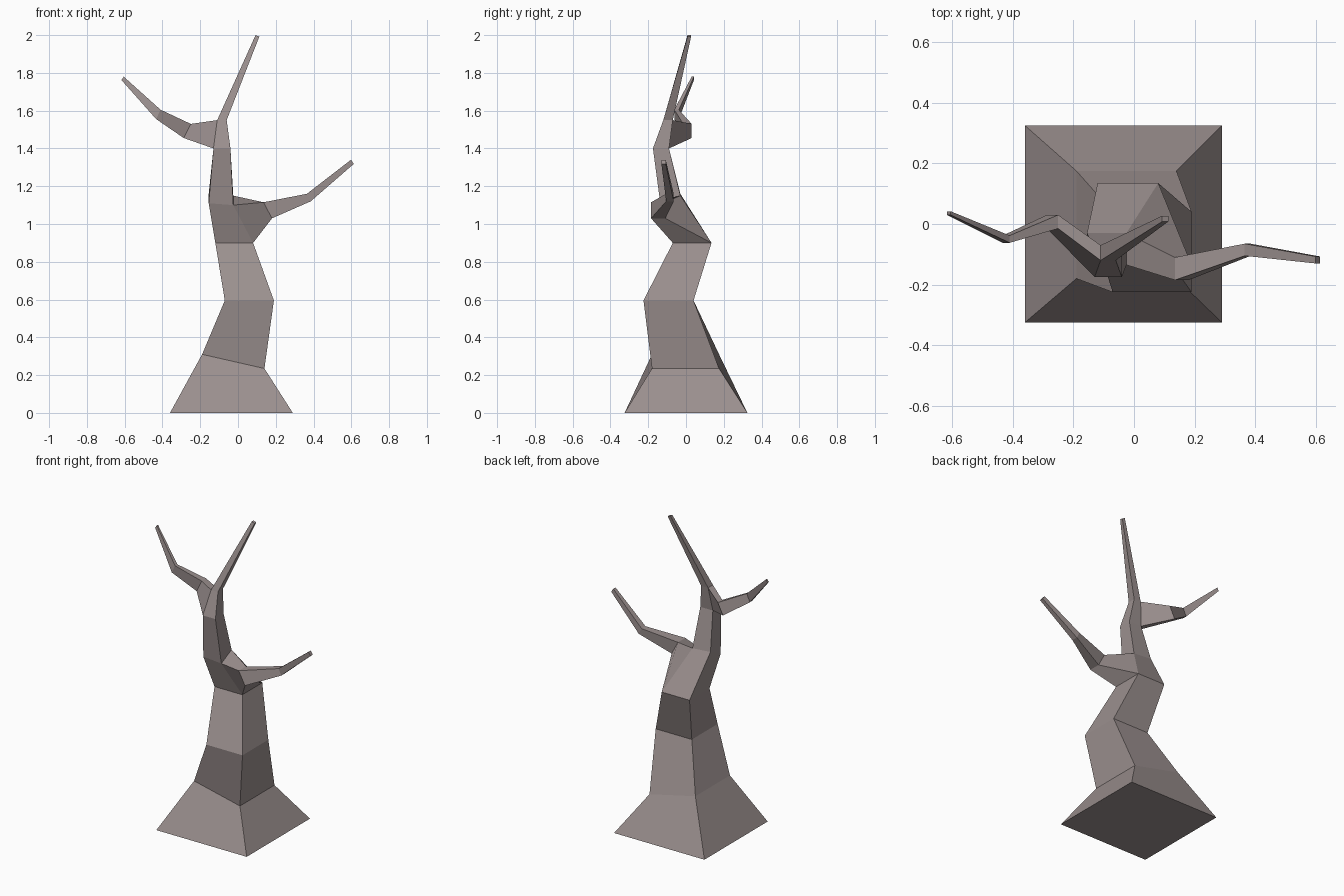
import bpy
import bmesh
from mathutils import Vector

default_cube = bpy.data.objects.get("Cube")
if default_cube:
    bpy.data.objects.remove(default_cube, do_unlink=True)

# One flat bark colour
bark = bpy.data.materials.new("grey_brown_bark")
bark.use_nodes = True
bark_colour = (0.33, 0.28, 0.275, 1)
bark.diffuse_color = bark_colour
shader = next(n for n in bark.node_tree.nodes if n.type == "BSDF_PRINCIPLED")
shader.inputs["Base Color"].default_value = bark_colour
shader.inputs["Roughness"].default_value = 0.9


def trunk_ring(x_low, x_high, y_front, y_back, z, side_tilt=0, back_tilt=0):
    """Four corners, anticlockwise from above; the tilts raise the -x side and the back."""
    return [
        Vector((x_low, y_front, z + side_tilt)),
        Vector((x_high, y_front, z)),
        Vector((x_high, y_back, z + back_tilt)),
        Vector((x_low, y_back, z + side_tilt + back_tilt)),
    ]


def branch_ring(bottom, top, y_front, y_back, side):
    """Four corners of an upright section, anticlockwise seen from the branch tip."""
    near, far = (y_front, y_back) if side > 0 else (y_back, y_front)
    return [
        Vector((bottom[0], near, bottom[1])),
        Vector((bottom[0], far, bottom[1])),
        Vector((top[0], far, top[1])),
        Vector((top[0], near, top[1])),
    ]


def loft(name, rings, closed_start=False, open_walls=()):
    """Skin four-cornered rings; open_walls lists (segment, wall) where a branch grows."""
    bm = bmesh.new()
    loops = [[bm.verts.new(corner) for corner in ring] for ring in rings]
    for segment, (low, high) in enumerate(zip(loops, loops[1:])):
        for wall in range(4):
            after = (wall + 1) % 4
            if (segment, wall) not in open_walls:
                bm.faces.new((low[wall], low[after], high[after], high[wall]))
    bm.faces.new(loops[-1])
    if closed_start:
        bm.faces.new(reversed(loops[0]))
    mesh = bpy.data.meshes.new(name)
    bm.to_mesh(mesh)
    bm.free()
    mesh.materials.append(bark)
    obj = bpy.data.objects.new(name, mesh)
    bpy.context.collection.objects.link(obj)
    return obj


# Trunk sections, from the flared foot to the top shoot
foot = trunk_ring(-0.36, 0.29, -0.325, 0.325, 0)
flare = trunk_ring(-0.19, 0.14, -0.18, 0.175, 0.235, side_tilt=0.075)
waist = trunk_ring(-0.07, 0.19, -0.225, 0.04, 0.595)
shoulder = trunk_ring(-0.12, 0.08, -0.07, 0.135, 0.9)
fork = trunk_ring(-0.155, -0.025, -0.135, -0.03, 1.1, side_tilt=0.01, back_tilt=0.05)
neck = trunk_ring(-0.13, -0.04, -0.175, -0.09, 1.4)
crown = trunk_ring(-0.11, -0.06, -0.12, -0.07, 1.55)
shoot_tip = trunk_ring(0.093, 0.113, 0.008, 0.027, 1.992, side_tilt=0.008)

RIGHT_WALL, LEFT_WALL = 1, 3
loft("trunk", [foot, flare, waist, shoulder, fork, neck, crown, shoot_tip],
     closed_start=True, open_walls={(3, RIGHT_WALL), (5, LEFT_WALL)})

# Lower branch, growing toward +x out of the fork
loft("left_branch", [
    [shoulder[1], shoulder[2], fork[2], fork[1]],
    branch_ring((0.18, 1.03), (0.135, 1.115), -0.185, -0.11, 1),
    branch_ring((0.385, 1.12), (0.365, 1.16), -0.105, -0.065, 1),
    branch_ring((0.613, 1.318), (0.598, 1.34), -0.13, -0.107, 1),
])

# Upper branch, growing toward -x out of the neck
loft("right_branch", [
    [neck[3], neck[0], crown[0], crown[3]],
    branch_ring((-0.287, 1.455), (-0.25, 1.53), -0.015, 0.03, -1),
    branch_ring((-0.433, 1.555), (-0.41, 1.605), -0.062, -0.038, -1),
    branch_ring((-0.617, 1.762), (-0.605, 1.78), 0.03, 0.042, -1),
])
